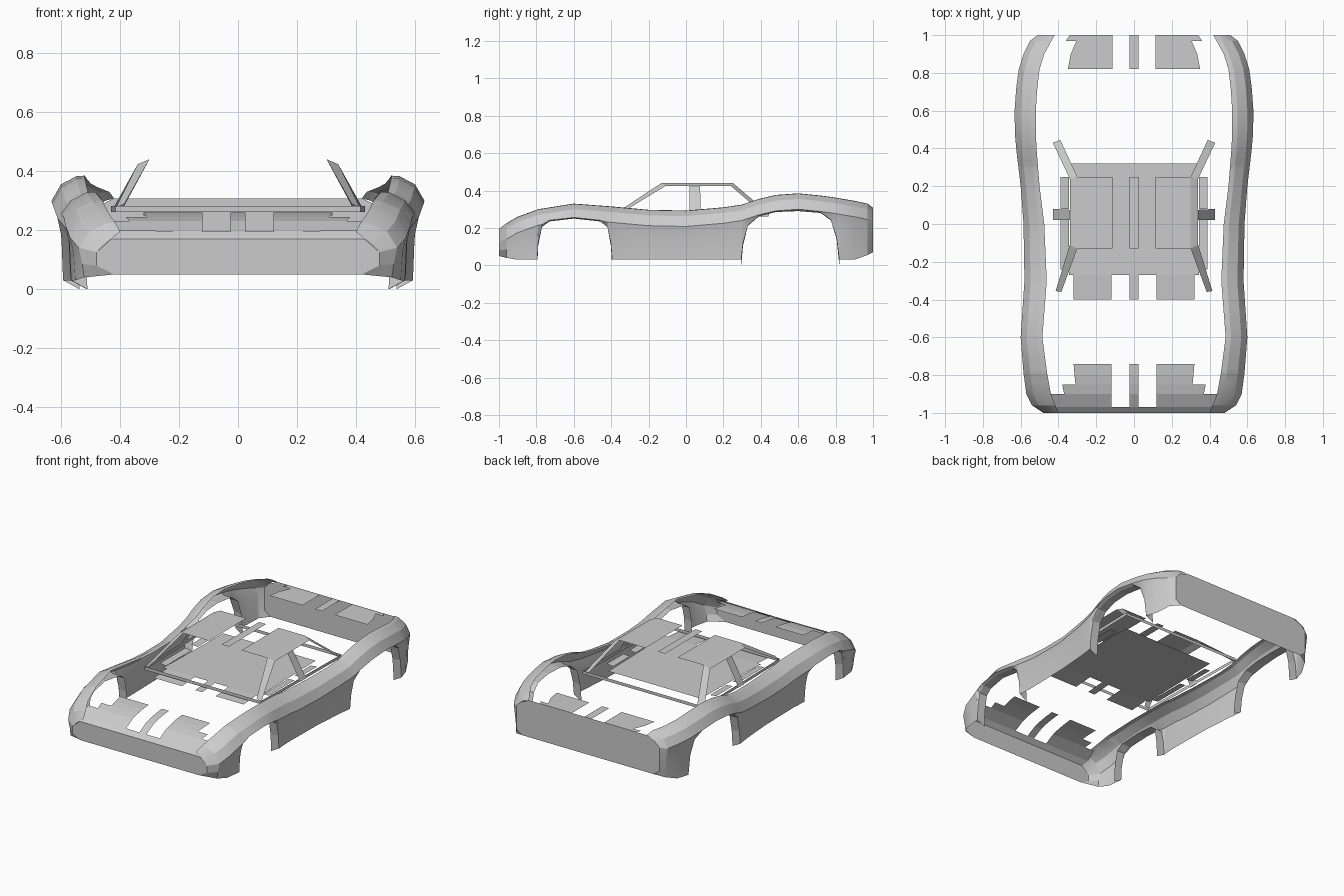
import bpy

if "Cube" in bpy.data.objects:
    bpy.data.objects.remove(bpy.data.objects["Cube"])


def interp(table, y):
    for (a, va), (b, vb) in zip(table, table[1:]):
        if y <= b:
            t = max(0, (y - a) / (b - a))
            return va + (vb - va) * t
    return table[-1][1]


def part(name, verts, faces, mirror=True, smooth=False):
    me = bpy.data.meshes.new(name)
    me.from_pydata(verts, [], faces)
    ob = bpy.data.objects.new(name, me)
    bpy.context.collection.objects.link(ob)
    if mirror:
        ob.modifiers.new("mirror", 'MIRROR')
    if smooth:
        bpy.ops.object.select_all(action='DESELECT')
        ob.select_set(True)
        bpy.context.view_layer.objects.active = ob
        bpy.ops.object.shade_smooth_by_angle(angle=0.35)
    return ob


def loft(name, rows, mirror=True, smooth=False):
    n = len(rows[0])
    faces = [(i*n + j, i*n + j + 1, i*n + n + j + 1, i*n + n + j)
             for i in range(len(rows) - 1) for j in range(n - 1)]
    return part(name, [p for r in rows for p in r], faces, mirror, smooth)


# Body side curves, all as functions of y
TOP = [(-1, .20), (-.96, .225), (-.9, .26), (-.79, .30), (-.6, .33), (-.4, .315),
       (-.2, .297), (0, .293), (.2, .31), (.3, .325), (.42, .365), (.5, .38),
       (.6, .385), (.75, .37), (.9, .345), (.97, .33), (1, .308)]
OUTER = [(-1, .48), (-.96, .54), (-.9, .57), (-.79, .585), (-.6, .60), (-.3, .58),
         (0, .585), (.2, .60), (.45, .63), (.65, .633), (.82, .61), (.9, .585),
         (.97, .55), (1, .51)]
INNER = [(-1, .40), (-.9, .44), (-.79, .46), (-.6, .485), (-.3, .462), (0, .475),
         (.2, .50), (.45, .52), (.65, .52), (.82, .50), (.9, .475), (1, .42)]

# Wheel arch openings as (y, z)
FRONT_ARCH = [(-.795, .03), (-.79, .12), (-.77, .205), (-.73, .235), (-.6, .25),
              (-.46, .235), (-.42, .205), (-.402, .12), (-.395, .03)]
REAR_ARCH = [(.295, .03), (.305, .12), (.33, .21), (.39, .262), (.48, .285), (.6, .29),
             (.72, .28), (.775, .24), (.805, .15), (.82, .03)]


def section(y, zb):
    zt, xo, xi = interp(TOP, y), interp(OUTER, y), interp(INNER, y)
    zm = max(zt - .085, zb + .006)
    zl = max(zt - .14, zb + .003)
    return [(xi, y, zt), (xi + .25*(xo - xi), y, zt - .002),
            (xi + .72*(xo - xi), y, zt - .03), (xo, y, zm),
            (xo - .012, y, zl), (xo - .018, y, zb)]


# Fenders and sills: one lofted strip per side
stations = ([(-.96, .04), (-.9, .03), (-.84, .03)] + FRONT_ARCH +
            [(y, .03) for y in (-.3, -.2, -.1, 0, .1, .2)] + REAR_ARCH +
            [(.9, .03), (.97, .055)])
rows = [section(y, z) for y, z in stations]
rows.insert(0, [(.40, -1, .195), (.425, -1, .175), (.455, -1, .15), (.48, -1, .125),
                (.48, -1, .08), (.42, -1, .05)])
rows.append([(.42, 1, .308), (.45, 1, .30), (.48, 1, .28), (.51, 1, .25),
             (.51, 1, .10), (.47, 1, .07)])
loft("body_side", rows, smooth=True)

# Wheel arch lips turned inward
for name, arch in (("front_arch_lip", FRONT_ARCH), ("rear_arch_lip", REAR_ARCH)):
    lip = []
    for y, z in arch:
        x = interp(OUTER, y) - .018
        drop = .03 * max(0, 1 - (z - .03) / .17)
        lip.append([(x, y, z), (x - .055, y, z - drop)])
    loft(name, lip)

# Nose and tail end panels
nose = [(0, -1, .05), (.42, -1, .05), (.48, -1, .08), (.48, -1, .125),
        (.43, -1, .17), (0, -1, .17)]
part("nose_panel", nose, [range(6)])
part("nose_edge", [(0, -1, .17), (.43, -1, .17), (.45, -.97, .2), (0, -.97, .195)],
     [range(4)])
tail = [(0, 1, .07), (.47, 1, .07), (.51, 1, .10), (.51, 1, .25), (.48, 1, .28),
        (.42, 1, .308), (0, 1, .308)]
part("tail_panel", tail, [range(7)])

# Front hood panels with stepped outer edge, and centre stripe
HOOD = [(-.97, .195), (-.9, .232), (-.85, .245), (-.8, .254), (-.74, .26)]
steps = [(-.97, .45), (-.9, .44), (-.9, .37), (-.85, .38), (-.85, .31), (-.8, .315),
         (-.74, .32)]
loft("hood_panel", [[(.12, y, interp(HOOD, y)), (x, y, interp(HOOD, y))] for y, x in steps])
loft("hood_stripe", [[(-.025, y, z), (.025, y, z)] for y, z in HOOD], False)

# Rear deck panels and stripe
deck = [(.82, .35), (.9, .335), (.97, .305), (.97, .36), (1, .34)]
loft("deck_panel", [[(.115, y, .307), (x, y, .307)] for y, x in deck])
loft("deck_stripe", [[(-.025, y, .307), (.025, y, .307)] for y in (.82, 1)], False)

# Cabin plate, cowl tabs and door-top strips
loft("cabin_plate", [[(-x, y, .26), (x, y, .26)]
                     for y, x in ((-.27, .38), (-.27, .345), (-.13, .34), (.32, .33))][1:], False)
loft("cowl_tab", [[(.12, y, z), (.32, y, z)] for y, z in ((-.4, .25), (-.27, .26))])
loft("cowl_stripe", [[(-.025, y, z), (.025, y, z)] for y, z in ((-.4, .25), (-.27, .26))], False)
for a, b in ((-.24, .02), (.08, .25)):
    loft("door_top", [[(.345, y, .26), (.39, y, .265)] for y in (a, b)])

# Roof panels, stripe and rails
loft("roof_panel", [[(.115, y, .441), (.30, y, .441)] for y in (-.13, .25)])
loft("roof_stripe", [[(-.025, y, .441), (.025, y, .441)] for y in (-.13, .25)], False)
loft("roof_rail", [[(.30, -.13, .441), (.34, -.11, .424)],
                   [(.30, .25, .441), (.34, .24, .424)]])

# Window pillars
loft("front_pillar", [[(.30, -.13, .441), (.34, -.11, .424)],
                      [(.385, -.36, .29), (.415, -.355, .275)]])
loft("middle_pillar", [[(.34, .02, .424), (.34, .075, .424)],
                       [(.43, .02, .265), (.43, .08, .265)]])
loft("rear_pillar", [[(.30, .25, .441), (.34, .24, .424)],
                     [(.39, .445, .275), (.43, .43, .262)]])

# Belt frame around the base of the windows
ring = [(0, -.36), (.415, -.36), (.43, .44), (0, .44)]
loft("window_belt", [[(x, y, .262), (x, y, .282)] for x, y in ring])
